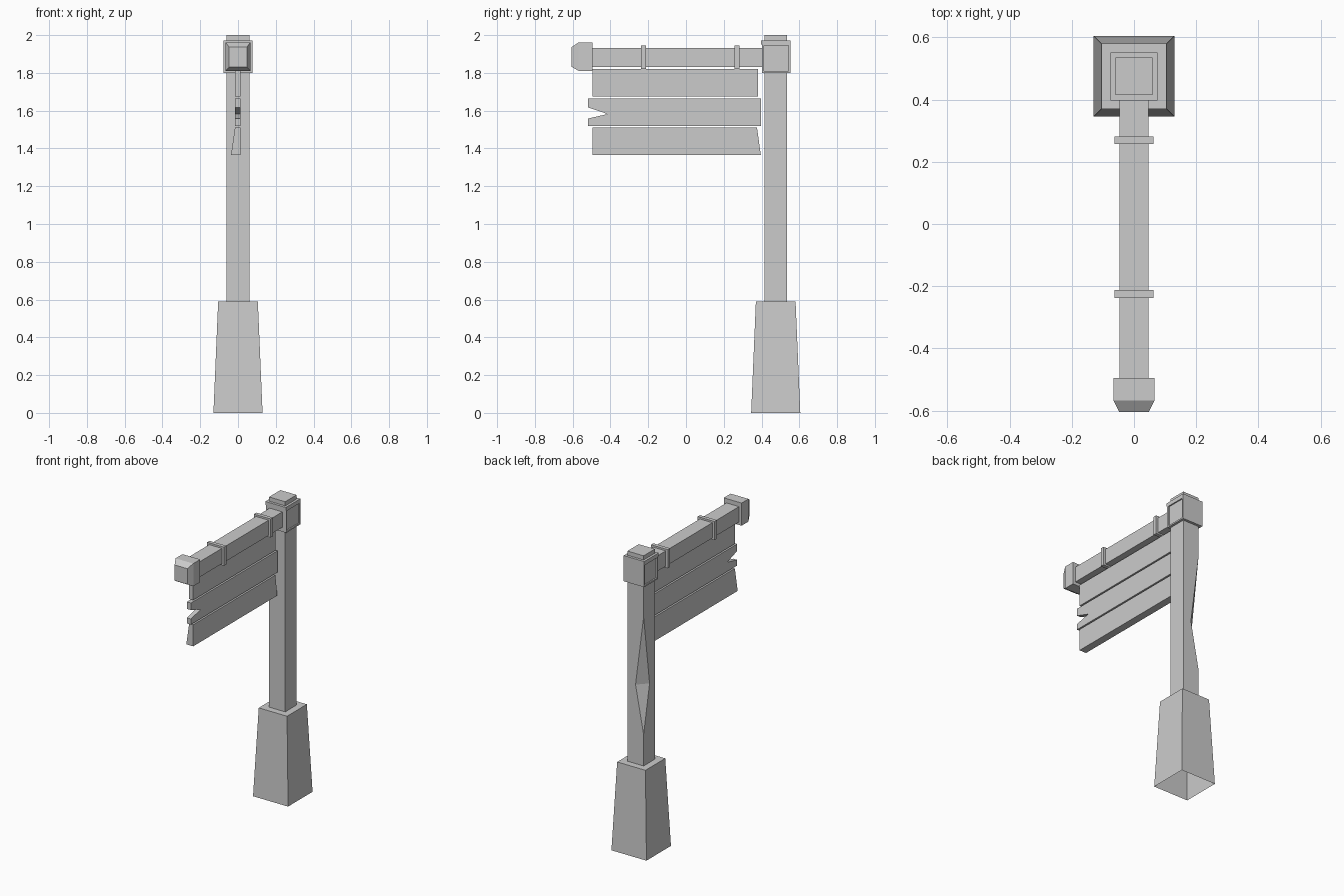
import bpy, bmesh

if "Cube" in bpy.data.objects:
    bpy.data.objects.remove(bpy.data.objects["Cube"])


def make(name, verts, faces):
    mesh = bpy.data.meshes.new(name)
    mesh.from_pydata(verts, [], faces)
    bm = bmesh.new()
    bm.from_mesh(mesh)
    bmesh.ops.recalc_face_normals(bm, faces=bm.faces)
    bm.to_mesh(mesh)
    bm.free()
    obj = bpy.data.objects.new(name, mesh)
    bpy.context.collection.objects.link(obj)
    return obj


def loft(name, rings, cap_start=True):
    """Skin equal-length point rings and cap the ends."""
    n = len(rings[0])
    verts = [p for r in rings for p in r]
    faces = [(k*n + i, k*n + (i+1) % n, (k+1)*n + (i+1) % n, (k+1)*n + i)
             for k in range(len(rings) - 1) for i in range(n)]
    faces.append(tuple(range(len(verts) - n, len(verts))))
    if cap_start:
        faces.append(tuple(reversed(range(n))))
    return make(name, verts, faces)


def rect_z(hx, y0, y1, z):
    return [(-hx, y0, z), (hx, y0, z), (hx, y1, z), (-hx, y1, z)]


def rect_y(hx, z0, z1, y):
    return [(-hx, y, z0), (hx, y, z0), (hx, y, z1), (-hx, y, z1)]


def box(name, hx, y0, y1, z0, z1):
    return loft(name, [rect_z(hx, y0, y1, z0), rect_z(hx, y0, y1, z1)])


# Tapered footing, open underneath
loft("footing", [rect_z(0.13, 0.345, 0.605, 0), rect_z(0.105, 0.37, 0.58, 0.59)],
     cap_start=False)

# Post with a chip carved out of its back left corner
post = rect_z(0.06, 0.415, 0.535, 0.59) + rect_z(0.06, 0.415, 0.535, 2.0)
post += [(-0.06, 0.535, 1.59), (0.0, 0.535, 1.12),
         (-0.06, 0.472, 1.12), (-0.06, 0.535, 0.80)]
make("post", post, [(3, 2, 1, 0), (4, 5, 6, 7), (0, 1, 5, 4), (1, 2, 6, 5),
                    (2, 3, 11, 9, 8, 7, 6), (3, 0, 4, 7, 8, 10, 11),
                    (8, 9, 10), (9, 11, 10)])

# Collar with recessed side panels and a lip on top
collar = box("collar", 0.076, 0.403, 0.552, 1.80, 1.955)
bm = bmesh.new()
bm.from_mesh(collar.data)
sides = [f for f in bm.faces if abs(f.normal.x) > 0.9]
bmesh.ops.inset_individual(bm, faces=sides, thickness=0.014)
bmesh.ops.inset_individual(bm, faces=sides, thickness=0.0005, depth=-0.008)
bm.to_mesh(collar.data)
bm.free()
box("collar_lip", 0.076, 0.398, 0.552, 1.95, 1.972)

# Cross arm, its straps and its end cap
box("arm", 0.047, -0.51, 0.42, 1.83, 1.933)
for i, y in enumerate((-0.238, 0.257)):
    box(f"arm_strap_{i + 1}", 0.062, y, y + 0.025, 1.82, 1.945)
loft("arm_end_cap", [rect_y(0.047, 1.832, 1.937, -0.605),
                     rect_y(0.066, 1.81, 1.962, -0.568),
                     rect_y(0.066, 1.81, 1.962, -0.495)])

# Hanging sign planks, each from a (y, z) outline
planks = {
    "top_plank": [(-0.495, 1.675), (0.38, 1.675), (0.38, 1.82), (-0.495, 1.82)],
    "middle_plank": [(-0.52, 1.52), (0.398, 1.52), (0.398, 1.665), (-0.52, 1.665),
                     (-0.52, 1.618), (-0.415, 1.582), (-0.52, 1.558)],
    "bottom_plank": [(-0.495, 1.365), (0.396, 1.365), (0.376, 1.51), (-0.495, 1.51)],
}
for name, outline in planks.items():
    flare = 0.021 if name == "bottom_plank" else 0
    loft(name, [[(-0.016 - (flare if z < 1.4 else 0), y, z) for y, z in outline],
                [(0.014, y, z) for y, z in outline]])
